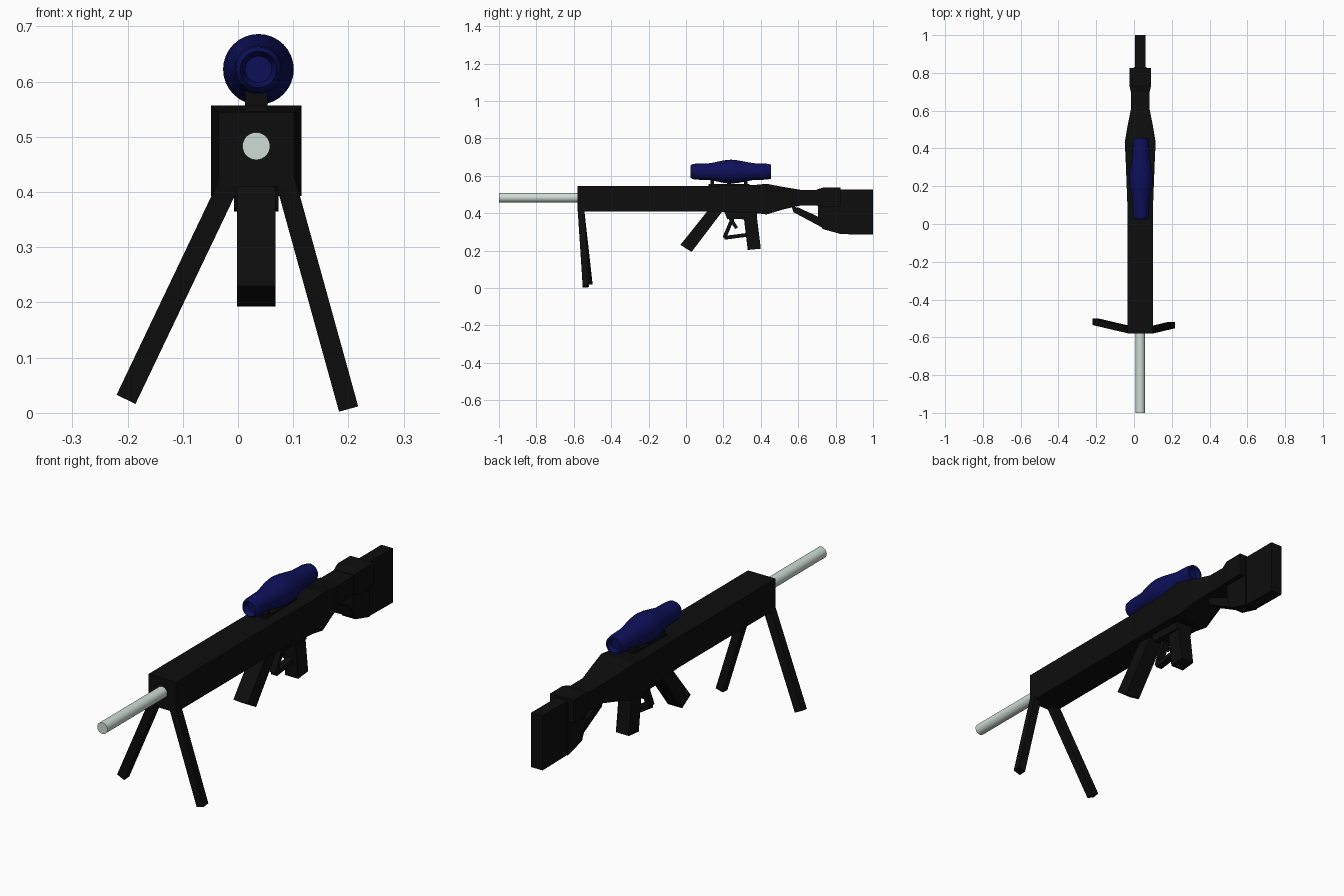
import bpy, bmesh, math
from mathutils import Vector

if "Cube" in bpy.data.objects:
    bpy.data.objects.remove(bpy.data.objects["Cube"])

CX = 0.033  # centre line of the gun


def material(name, rgb):
    m = bpy.data.materials.new(name)
    m.diffuse_color = (*rgb, 1)
    m.use_nodes = True
    m.node_tree.nodes["Principled BSDF"].inputs["Base Color"].default_value = m.diffuse_color
    return m


BLACK = material("black", (0.004, 0.004, 0.004))
BLUE = material("dark_blue", (0.004, 0.005, 0.1))
STEEL = material("pale_steel", (0.62, 0.72, 0.66))


def finish(name, bm, mat, smooth=False):
    bmesh.ops.recalc_face_normals(bm, faces=bm.faces)
    me = bpy.data.meshes.new(name)
    bm.to_mesh(me)
    bm.free()
    me.materials.append(mat)
    ob = bpy.data.objects.new(name, me)
    bpy.context.collection.objects.link(ob)
    if smooth:
        bpy.context.view_layer.objects.active = ob
        ob.select_set(True)
        bpy.ops.object.shade_smooth_by_angle(angle=math.radians(25))
        ob.select_set(False)
    return ob


def skin(name, rings, mat, smooth=False):
    """Join equal rings of points into a closed solid."""
    bm = bmesh.new()
    vs = [[bm.verts.new(p) for p in r] for r in rings]
    n = len(vs[0])
    for a, b in zip(vs, vs[1:]):
        for i in range(n):
            j = (i + 1) % n
            bm.faces.new((a[i], a[j], b[j], b[i]))
    bm.faces.new(vs[0])
    bm.faces.new(vs[-1])
    return finish(name, bm, mat, smooth)


def box_loft(name, sections):
    """Sections: y, half width, bottom z, top z."""
    skin(name, [[(CX - w, y, b), (CX + w, y, b), (CX + w, y, t), (CX - w, y, t)]
                for y, w, b, t in sections], BLACK)


def side_plate(name, yz, half):
    """Side outline extruded across the gun."""
    skin(name, [[(CX + s * half, y, z) for y, z in yz] for s in (-1, 1)], BLACK)


def lathe(name, profile, z, mat, sides, cx=CX):
    """Profile: y, radius about an axis along y."""
    skin(name, [[(cx + r * math.cos(2 * math.pi * i / sides), y,
                  z + r * math.sin(2 * math.pi * i / sides)) for i in range(sides)]
                for y, r in profile], mat, True)


def bar(name, p, q, wx, wy):
    """Square bar from p to q."""
    p, q = Vector(p), Vector(q)
    d = (q - p).normalized()
    ref = Vector((0, 1, 0)) if abs(d.y) < 0.7 else Vector((0, 0, 1))
    u = d.cross(ref).normalized()
    v = d.cross(u)
    if abs(d.x) < 0.01:
        u = Vector((1, 0, 0))
        v = d.cross(u)
    skin(name, [[c + u * a * wx / 2 + v * b * wy / 2
                 for a, b in ((-1, -1), (1, -1), (1, 1), (-1, 1))] for c in (p, q)], BLACK)


# Receiver and wrist, tapering behind the bulge
box_loft("receiver", [(-0.58, 0.068, 0.41, 0.545), (0.1, 0.068, 0.41, 0.545),
                      (0.36, 0.078, 0.402, 0.55), (0.43, 0.082, 0.393, 0.557),
                      (0.52, 0.067, 0.42, 0.54), (0.61, 0.049, 0.44, 0.525),
                      (0.74, 0.048, 0.44, 0.525)])
# Barrel
lathe("barrel", [(-1.0, 0.025), (-0.5, 0.025)], 0.483, STEEL, 32)

# Shoulder stock
box_loft("stock_collar", [(0.70, 0.05, 0.44, 0.527), (0.735, 0.058, 0.435, 0.537),
                          (0.825, 0.058, 0.435, 0.537)])
side_plate("stock_cheek", [(0.705, 0.45), (0.705, 0.375), (0.73, 0.315), (0.83, 0.288),
                           (0.83, 0.52), (0.72, 0.52)], 0.033)
side_plate("butt", [(0.82, 0.288), (1.0, 0.285), (1.0, 0.527), (0.82, 0.527)], 0.028)
side_plate("stock_strut", [(0.565, 0.435), (0.60, 0.43), (0.72, 0.375), (0.74, 0.315),
                           (0.715, 0.33), (0.575, 0.405)], 0.022)

# Magazine, grip and trigger group
side_plate("magazine", [(0.13, 0.43), (0.21, 0.43), (0.03, 0.193), (-0.03, 0.23)], 0.035)
side_plate("trigger_housing", [(0.20, 0.42), (0.385, 0.42), (0.375, 0.365), (0.22, 0.37)], 0.04)
side_plate("pistol_grip", [(0.305, 0.41), (0.375, 0.41), (0.40, 0.21), (0.33, 0.203)], 0.032)
guard = [(0.25, 0.375), (0.205, 0.268), (0.335, 0.285)]
for i, (a, b) in enumerate(zip(guard, guard[1:])):
    bar(f"trigger_guard_{i + 1}", (CX, *a), (CX, *b), 0.03, 0.02)
bar("trigger", (CX, 0.235, 0.375), (CX, 0.27, 0.32), 0.015, 0.018)

# Scope with recessed lenses
lathe("scope", [(0.05, 0.024), (0.025, 0.033), (0.035, 0.04), (0.055, 0.043), (0.13, 0.045),
                (0.20, 0.060), (0.24, 0.064), (0.28, 0.060), (0.36, 0.045), (0.43, 0.043),
                (0.455, 0.038), (0.455, 0.03), (0.435, 0.024)], 0.622, BLUE, 32, 0.037)
side_plate("scope_rail", [(0.12, 0.54), (0.34, 0.54), (0.34, 0.557), (0.12, 0.557)], 0.02)
for i, y in enumerate((0.14, 0.23, 0.32)):
    side_plate(f"scope_mount_{i + 1}", [(y - 0.01, 0.55), (y + 0.01, 0.55),
                                        (y + 0.01, 0.59), (y - 0.01, 0.59)], 0.02)

# Bipod
bar("bipod_leg_left", (-0.014, -0.562, 0.42), (-0.202, -0.518, 0.026), 0.038, 0.034)
bar("bipod_leg_right", (0.086, -0.562, 0.42), (0.200, -0.535, 0.008), 0.036, 0.034)
